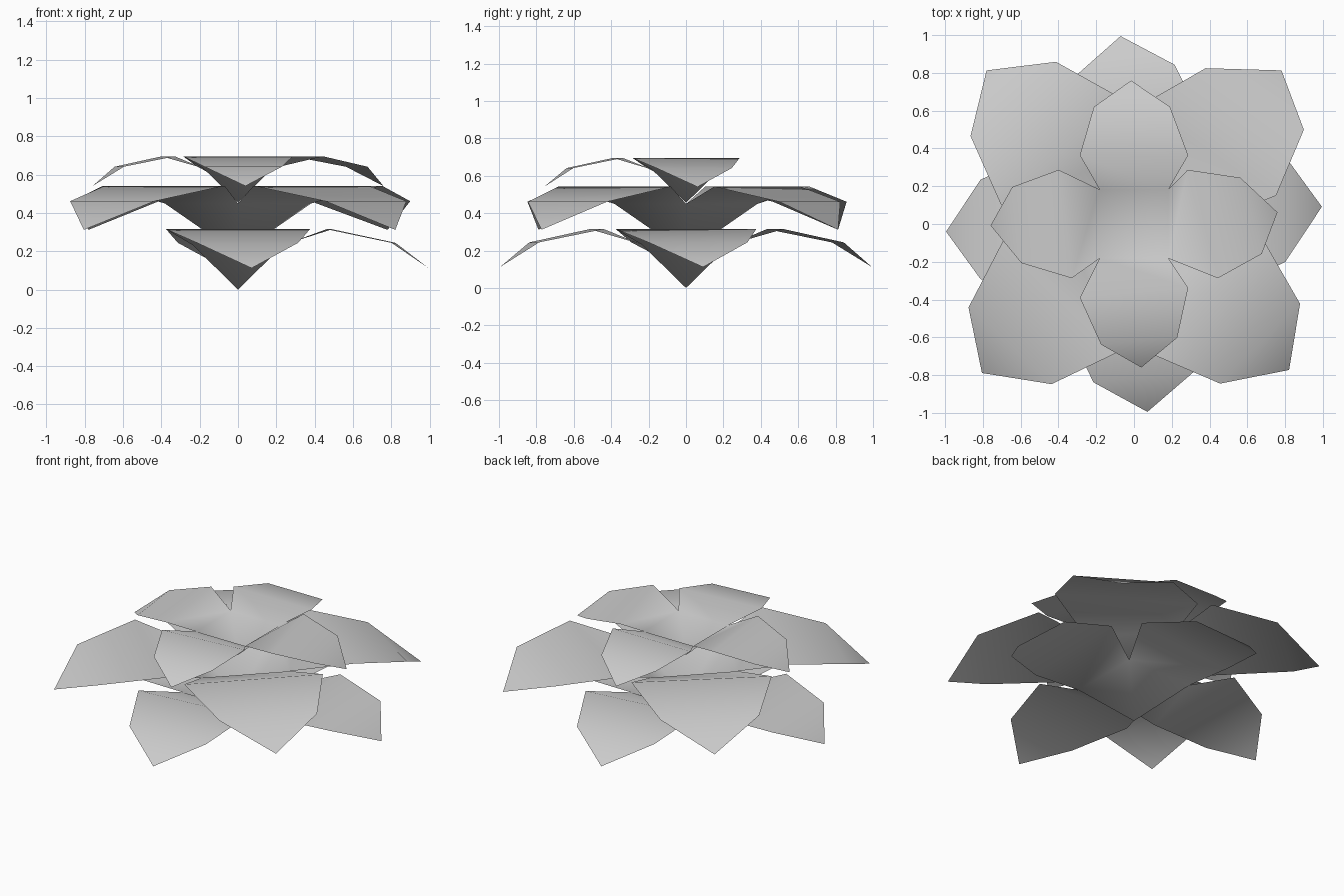
import bpy, bmesh
from math import radians
from mathutils import Matrix, Vector

cube = bpy.data.objects.get("Cube")
if cube:
    bpy.data.objects.remove(cube, do_unlink=True)

# One plain grey for every leaf
grey = bpy.data.materials.new("leaf_grey")
grey.use_nodes = True
COLOUR = (0.6, 0.6, 0.6, 1)
grey.diffuse_color = COLOUR
grey.node_tree.nodes["Principled BSDF"].inputs["Base Color"].default_value = COLOUR

# Leaf cross rows: distance from centre, half width, height, share of sway
RIDGE = (0.47, 0.37, 0.31, 0.0)
SHOULDER = (0.80, 0.26, 0.24, 0.7)
TIP = (0.98, 0.0, 0.11, 1.0)
CORNER = Vector((0.235, 0.235, 0.23))   # fork shared by neighbouring leaves


def leaf_rosette(name, base, size, turn, leaves):
    """Four leaves joined round a cupped centre; each has its own (tilt, sway)."""
    bm = bmesh.new()
    centre = bm.verts.new((0, 0, 0))
    forks = [bm.verts.new(Matrix.Rotation(radians(90 * i), 3, 'Z') @ CORNER)
             for i in range(4)]
    for i, (tilt, sway) in enumerate(leaves):
        spin = Matrix.Rotation(radians(90 * i), 3, 'Z')

        def point(row, side):
            r, w, z, share = row
            return bm.verts.new(spin @ Vector((r + tilt * w * side,
                                               w * side + sway * share, z)))

        right, left = forks[i - 1], forks[i]
        bm.faces.new((centre, right, left))
        for row in (RIDGE, SHOULDER):
            new_right, new_left = point(row, -1), point(row, 1)
            bm.faces.new((right, new_right, new_left, left))
            right, left = new_right, new_left
        bm.faces.new((right, point(TIP, 0), left))
    bm.transform(Matrix.Translation((0, 0, base))
                 @ Matrix.Rotation(radians(turn), 4, 'Z')
                 @ Matrix.Scale(size, 4))
    mesh = bpy.data.meshes.new(name)
    bm.to_mesh(mesh)
    bm.free()
    mesh.materials.append(grey)
    for face in mesh.polygons:
        face.use_smooth = True
    obj = bpy.data.objects.new(name, mesh)
    bpy.context.collection.objects.link(obj)


# Leaves run anticlockwise from the rosette's turn angle
leaf_rosette("lower_leaves", 0.0, 1.015, 0,
             [(0.04, 0.09), (-0.12, 0.07), (0.0, 0.04), (-0.1, 0.07)])
leaf_rosette("middle_leaves", 0.185, 1.15, 45,
             [(-0.23, 0.02), (0.07, -0.02), (-0.04, -0.01), (0.0, 0.03)])
leaf_rosette("upper_leaves", 0.455, 0.775, 0,
             [(-0.28, 0.08), (0.0, 0.02), (-0.12, 0.01), (-0.09, 0.05)])
